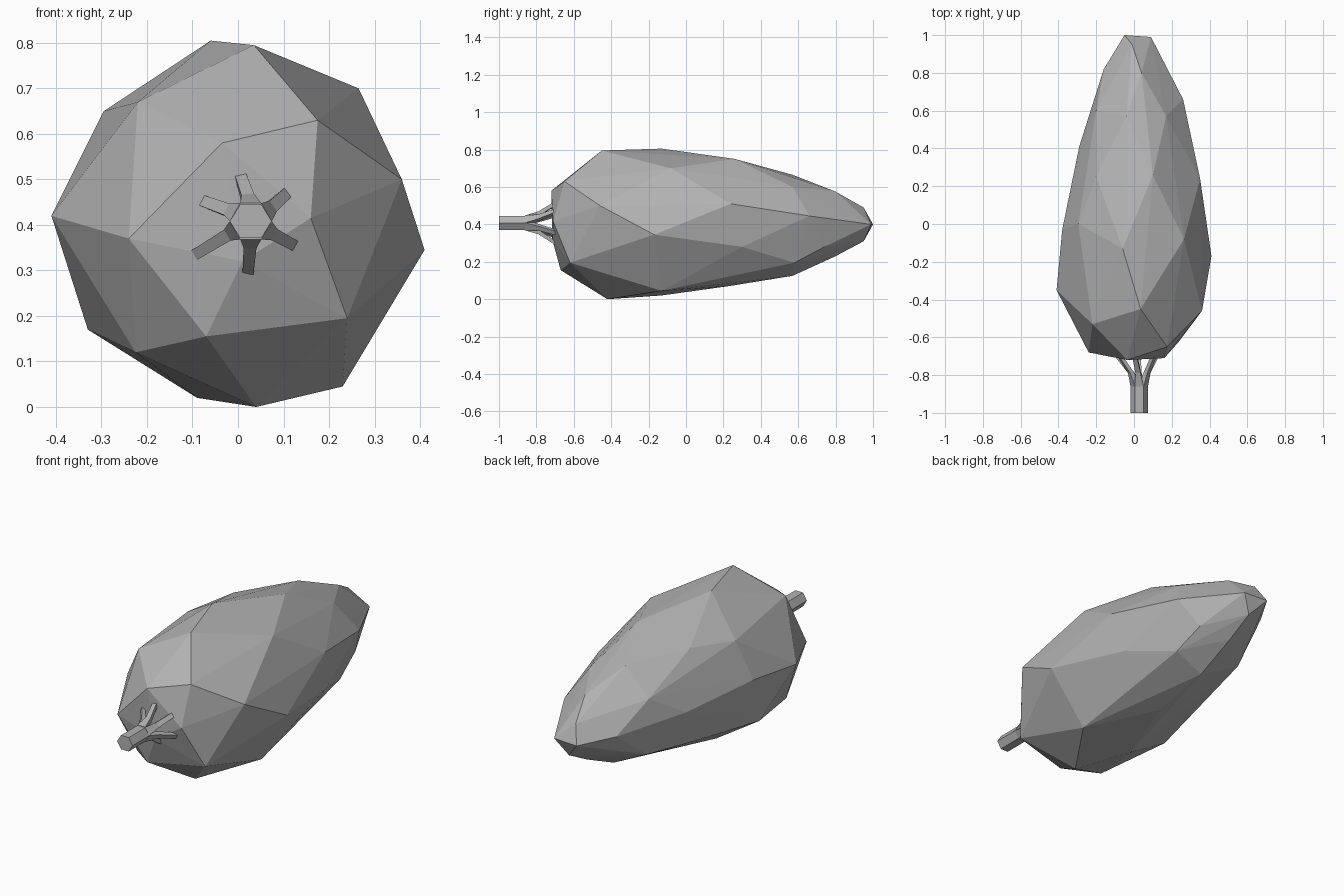
import bpy, bmesh
from math import cos, sin, pi, radians

if "Cube" in bpy.data.objects:
    bpy.data.objects.remove(bpy.data.objects["Cube"])

grey = bpy.data.materials.new("dark_grey")
grey.diffuse_color = (.45, .45, .45, 1)
grey.use_nodes = True
grey.node_tree.nodes["Principled BSDF"].inputs["Base Color"].default_value = grey.diffuse_color


def finish(bm, name):
    bmesh.ops.recalc_face_normals(bm, faces=bm.faces)
    mesh = bpy.data.meshes.new(name)
    bm.to_mesh(mesh)
    bm.free()
    mesh.materials.append(grey)
    obj = bpy.data.objects.new(name, mesh)
    bpy.context.collection.objects.link(obj)
    return obj


def loft(bm, rings):
    """Skin a closed tube with end caps through equal-sized rings."""
    vs = [[bm.verts.new(p) for p in ring] for ring in rings]
    n = len(vs[0])
    for a, b in zip(vs, vs[1:]):
        for i in range(n):
            j = (i + 1) % n
            bm.faces.new((a[i], a[j], b[j], b[i]))
    bm.faces.new(vs[0])
    bm.faces.new(vs[-1])


# faceted fruit body: convex hull of irregular rings, from stem end to tip
shoulder = [
    (.175, -.65, .63), (.16, -.71, .415), (.01, -.715, .32), (-.035, -.72, .58),
    (-.24, -.68, .37), (-.07, -.67, .155), (.24, -.62, .195), (-.22, -.53, .67),
    (-.225, -.53, .12), (.035, -.45, .795), (.36, -.46, .50), (.04, -.42, 0),
    (-.41, -.35, .42)]
belly = [
    (.41, -.17, .345), (.23, -.13, .045), (-.09, -.13, .02), (-.33, -.15, .17),
    (-.38, -.03, .45), (-.295, 0, .65), (-.06, -.13, .805), (.265, -.08, .70)]
tail = [
    (.35, .24, .51), (.10, .26, .75), (.31, .30, .28), (.02, .23, .07),
    (-.20, .25, .68), (-.25, .25, .20), (-.29, .41, .42),
    (.26, .66, .445), (.17, .57, .60), (-.04, .57, .665), (.20, .58, .195),
    (.03, .57, .125), (-.20, .60, .54), (-.19, .60, .24)]
tip = [
    (.04, .80, .575), (.18, .74, .28), (.03, .80, .23), (-.16, .82, .41),
    (-.01, .95, .49), (.03, .95, .31), (-.05, 1, .40), (.09, .99, .40)]
bm = bmesh.new()
for p in shoulder + belly + tail + tip:
    bm.verts.new(p)
res = bmesh.ops.convex_hull(bm, input=bm.verts)
junk = {g for g in res["geom_interior"] + res["geom_unused"]
        if isinstance(g, bmesh.types.BMVert)}
bmesh.ops.delete(bm, geom=list(junk), context='VERTS')
finish(bm, "fruit_body")

# six-sided stem with six splayed roots gripping the fruit
CX, CZ = .028, .408
bm = bmesh.new()
loft(bm, [[(CX + .046 * cos(k * pi / 3), y, CZ + .043 * sin(k * pi / 3))
           for k in range(6)] for y in (-1, -.85)])
# end angle and reach of each root
roots = [(38, .108), (103, .115), (157, .122), (211, .145), (267, .117), (331, .112)]
for k, (end, reach) in enumerate(roots):
    base = 30 + 60 * k
    rings = []
    # y, inner radius, outer radius, half width, angle
    for y, r0, r1, w, ang in ((-.86, .005, .040, .023, base),
                              (-.79, .035, .060, .014, (base + end) / 2),
                              (-.70, reach - .022, reach, .012, end)):
        a = radians(ang)
        rings.append([(CX + r * cos(a) - t * sin(a), y,
                       CZ + r * sin(a) + t * cos(a))
                      for r, t in ((r0, -w), (r1, -w), (r1, w), (r0, w))])
    loft(bm, rings)
finish(bm, "stem")
